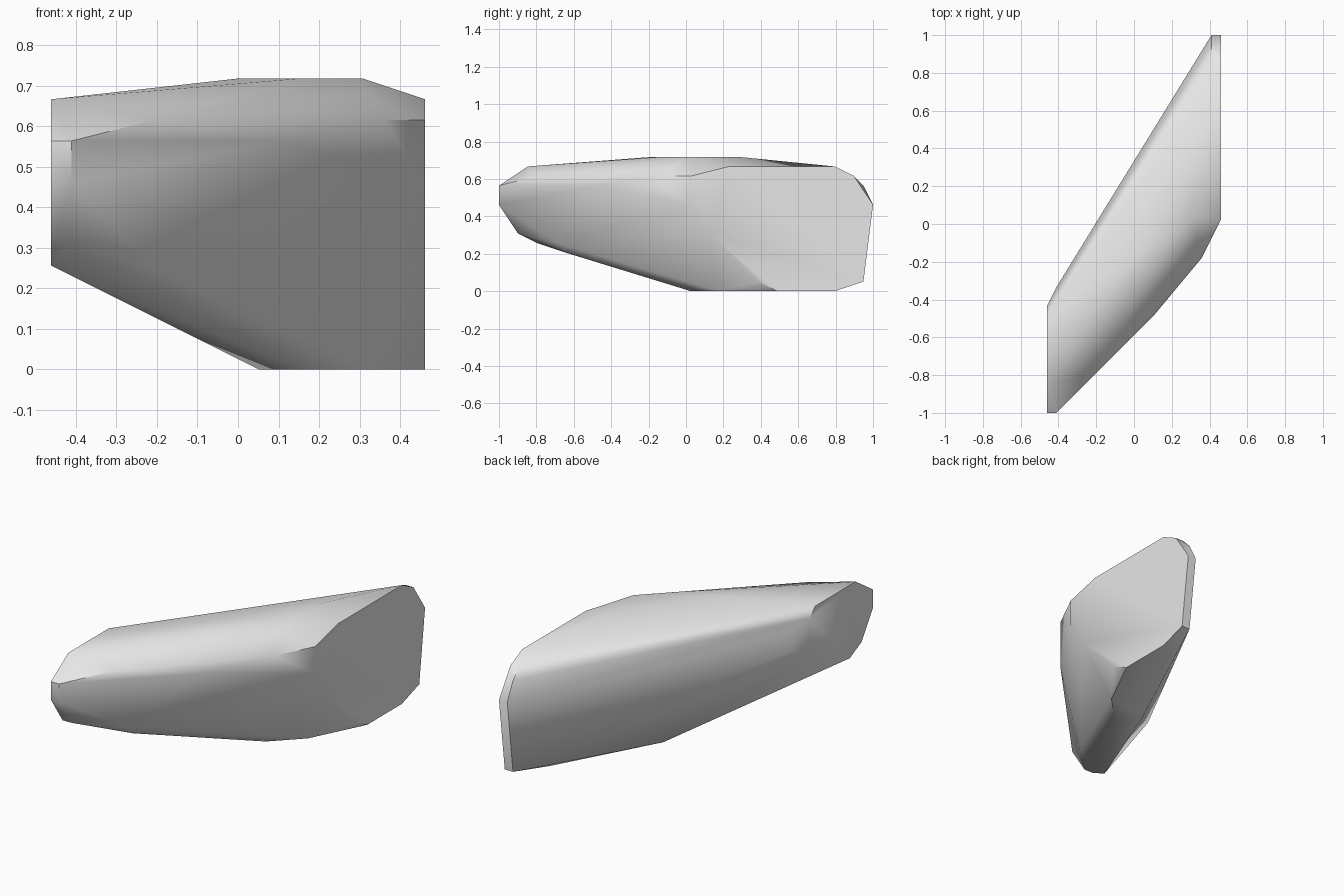
import bpy
import bmesh
import math
from mathutils import Vector

default_cube = bpy.data.objects.get("Cube")
if default_cube:
    bpy.data.objects.remove(default_cube, do_unlink=True)

# Coarse lattice: the stone is carved on a regular grid of small steps
STEP = 2 / 39
CENTRE = Vector((9, 19.5, 0))


def lattice(x, y, z):
    """Turn lattice steps into a centred position."""
    return (Vector((x, y, z)) - CENTRE) * STEP


def slice_at(x, outline):
    """Place a flat outline of (y, z) steps at one x step."""
    return [lattice(x, y, z) for y, z in outline]


# Flat cut ends of the stone
right_cut = slice_at(0, [(0, 11), (0, 9), (2, 6), (4, 5), (11, 8),
                         (11, 12), (10, 13), (3, 13)])
left_cut = slice_at(18, [(20, 12), (24, 13), (35, 13), (37, 12), (39, 9), (38, 1),
                         (35, 0), (29, 0), (27, 1), (22, 6), (20, 9)])

# Narrow chamfers just inside each cut
right_chamfer = slice_at(1, [(0, 11), (0, 9), (2, 6), (13, 9), (13, 11)])
left_chamfer = slice_at(17, [(39, 9), (38, 1), (38, 11), (37, 12)])

# Front rim, underside and crown
front_rim = [lattice(5, 4, 12), lattice(11, 10, 11), lattice(16, 16, 12)]
front_keel = [lattice(5, 6, 5), lattice(5, 7, 4)]
underside = [lattice(x, y, 0) for x, y in [(12, 20), (15, 23), (10, 22), (16, 33)]]
crown = [lattice(x, y, 14) for x, y in [(9, 16), (12, 17), (15, 20), (15, 25)]]


def make_material(name, colour):
    material = bpy.data.materials.new(name)
    material.use_nodes = True
    material.diffuse_color = colour
    shader = next(n for n in material.node_tree.nodes if n.type == "BSDF_PRINCIPLED")
    shader.inputs["Base Color"].default_value = colour
    return material


def make_hull(name, points, material):
    """Wrap the points in a convex skin and merge its flat faces."""
    bm = bmesh.new()
    for point in points:
        bm.verts.new(point)
    hull = bmesh.ops.convex_hull(bm, input=bm.verts[:])
    spare = {g for g in hull["geom_interior"] + hull["geom_unused"]
             if isinstance(g, bmesh.types.BMVert)}
    bmesh.ops.delete(bm, geom=list(spare), context="VERTS")
    bmesh.ops.dissolve_limit(bm, angle_limit=math.radians(1),
                             verts=bm.verts[:], edges=bm.edges[:])
    bmesh.ops.recalc_face_normals(bm, faces=bm.faces[:])
    mesh = bpy.data.meshes.new(name)
    bm.to_mesh(mesh)
    bm.free()
    mesh.materials.append(material)
    obj = bpy.data.objects.new(name, mesh)
    bpy.context.collection.objects.link(obj)
    return obj


# Single stone shard, smooth across its sides and crisp at its cuts
stone = make_hull("stone_shard",
                  right_cut + left_cut + right_chamfer + left_chamfer
                  + front_rim + front_keel + underside + crown,
                  make_material("pale_grey", (0.8, 0.8, 0.8, 1)))
bpy.ops.object.select_all(action="DESELECT")
stone.select_set(True)
bpy.context.view_layer.objects.active = stone
bpy.ops.object.shade_smooth_by_angle(angle=math.radians(42))
